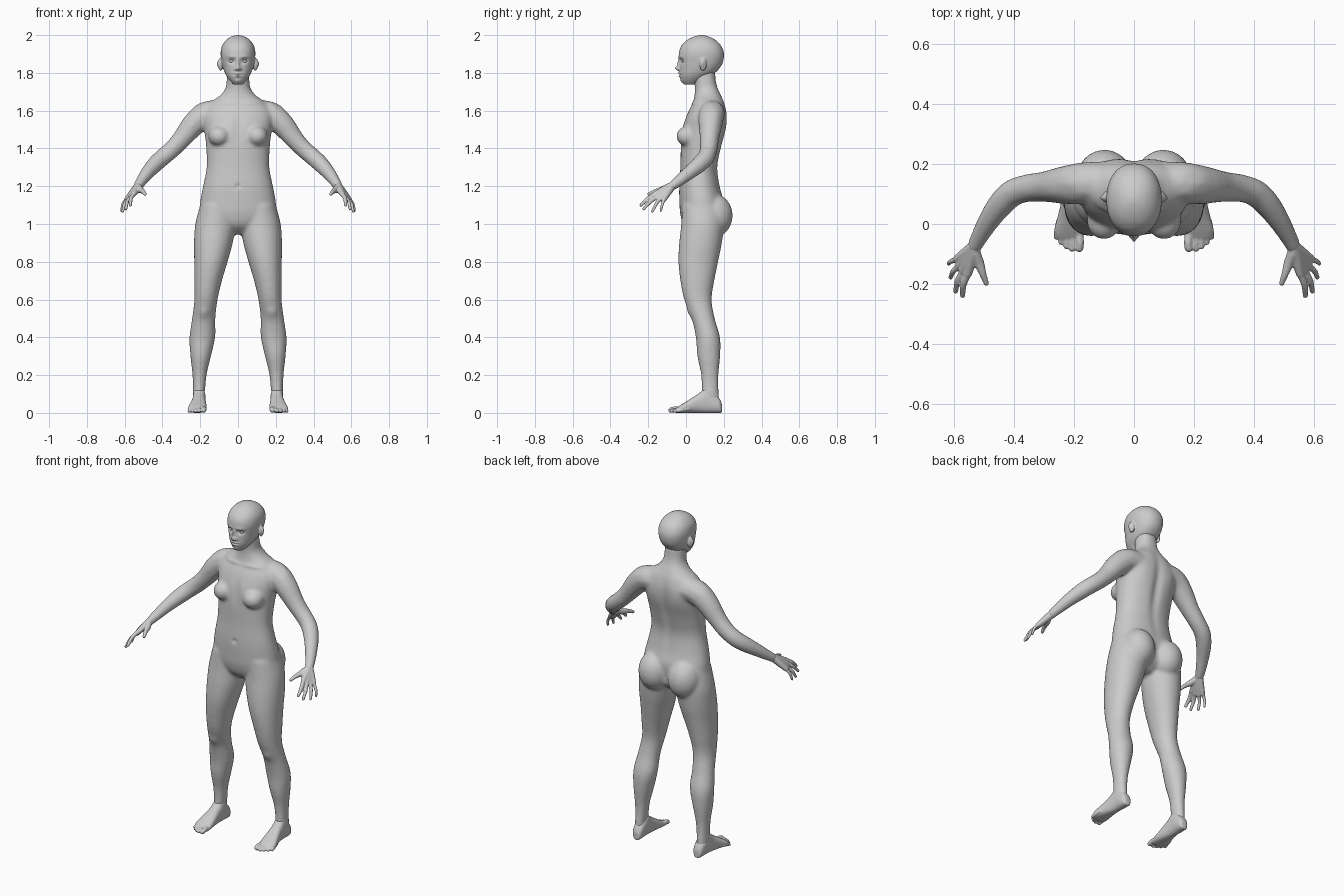
import bpy, bmesh, math
from mathutils import Vector, Matrix

skin = bpy.data.materials.new("plain grey")
skin.diffuse_color = (0.6, 0.6, 0.6, 1)


def smooth_path(stations, steps):
    """Catmull-Rom interpolation through tuples of any length."""
    out = []
    n = len(stations)
    for i in range(n - 1):
        p = [stations[max(0, min(n - 1, i + k))] for k in (-1, 0, 1, 2)]
        for s in range(steps):
            t = s / steps
            out.append(tuple(0.5 * (2 * b + (c - a) * t + (2 * a - 5 * b + 4 * c - d) * t * t
                                    + (3 * b - a - 3 * c + d) * t ** 3)
                             for a, b, c, d in zip(*p)))
    return out + [tuple(stations[-1])]


def loft(bm, stations, axis="z", power=2.2, sides=40):
    """Rounded cross-sections: (position, low1, high1, low2, high2)."""
    rings = []
    for t, a0, a1, b0, b1 in smooth_path(stations, 5):
        ring = []
        for k in range(sides):
            ang = 2 * math.pi * k / sides
            c, s = math.cos(ang), math.sin(ang)
            a = (a0 + a1) / 2 + (a1 - a0) / 2 * math.copysign(abs(c) ** (2 / power), c)
            b = (b0 + b1) / 2 + (b1 - b0) / 2 * math.copysign(abs(s) ** (2 / power), s)
            ring.append(bm.verts.new((a, b, t) if axis == "z" else (a, t, b)))
        rings.append(ring)
    for r0, r1 in zip(rings, rings[1:]):
        for k in range(sides):
            j = (k + 1) % sides
            bm.faces.new((r0[k], r0[j], r1[j], r1[k]))
    bm.faces.new(rings[0][::-1])
    bm.faces.new(rings[-1])


def ball(bm, centre, radii, detail=3):
    m = Matrix.Translation(centre) @ Matrix.Diagonal((*radii, 1))
    bmesh.ops.create_icosphere(bm, subdivisions=detail, radius=1, matrix=m)


def limb(bm, stations, steps=10):
    """Chain of overlapping balls (x, y, z, radius)."""
    for x, y, z, r in smooth_path(stations, steps):
        ball(bm, (x, y, z), (r, r, r), 2)


def finish(bm, name, voxel, rounds, dents=()):
    """Mirror, fuse, soften and sculpt one part."""
    geom = bmesh.ops.duplicate(bm, geom=bm.verts[:] + bm.edges[:] + bm.faces[:])["geom"]
    for v in geom:
        if isinstance(v, bmesh.types.BMVert):
            v.co.x *= -1
    bmesh.ops.reverse_faces(bm, faces=[f for f in geom if isinstance(f, bmesh.types.BMFace)])
    mesh = bpy.data.meshes.new(name)
    bm.to_mesh(mesh)
    bm.free()
    ob = bpy.data.objects.new(name, mesh)
    bpy.context.collection.objects.link(ob)
    bpy.ops.object.select_all(action="DESELECT")
    bpy.context.view_layer.objects.active = ob
    ob.select_set(True)
    if voxel:
        fuse = ob.modifiers.new("fuse", "REMESH")
        fuse.mode = "VOXEL"
        fuse.voxel_size = voxel
        soft = ob.modifiers.new("soften", "SMOOTH")
        soft.factor, soft.iterations = 0.5, rounds
        for m in ("fuse", "soften"):
            bpy.ops.object.modifier_apply(modifier=m)
    for v in ob.data.vertices:
        p = Vector((abs(v.co.x), v.co.y, v.co.z))
        move = Vector((0, 0, 0))
        for c, r, d in dents:
            q = sum(((p[i] - c[i]) / r[i]) ** 2 for i in range(3))
            if q < 9:
                move += Vector(d) * math.exp(-q)
        v.co += Vector((math.copysign(move.x, v.co.x), move.y, move.z))
    ob.data.materials.clear()
    ob.data.materials.append(skin)
    bpy.ops.object.shade_smooth()
    return ob


# Body: torso with neck, legs and arms
bm = bmesh.new()
torso = [(0.945, 0.06, 0.04, 0.13), (0.99, 0.15, -0.01, 0.185), (1.05, 0.2, -0.03, 0.195),
         (1.12, 0.2, -0.035, 0.2), (1.2, 0.185, -0.036, 0.18), (1.3, 0.166, -0.03, 0.168),
         (1.4, 0.168, -0.028, 0.187), (1.5, 0.178, -0.022, 0.212), (1.58, 0.185, 0.005, 0.217),
         (1.64, 0.15, 0.035, 0.205), (1.68, 0.095, 0.045, 0.188), (1.72, 0.066, 0.047, 0.168),
         (1.76, 0.06, 0.042, 0.158), (1.81, 0.058, 0.04, 0.155)]
loft(bm, [(z, -w, w, f, b) for z, w, f, b in torso])
loft(bm, [(1.1, 0.02, 0.2, -0.02, 0.19), (1.0, 0.014, 0.226, -0.025, 0.2),
          (0.9, 0.028, 0.233, -0.036, 0.19), (0.8, 0.055, 0.232, -0.04, 0.17),
          (0.7, 0.085, 0.232, -0.03, 0.15), (0.6, 0.108, 0.231, -0.01, 0.136),
          (0.5, 0.12, 0.243, 0.03, 0.152), (0.4, 0.121, 0.257, 0.052, 0.18),
          (0.3, 0.143, 0.252, 0.06, 0.181), (0.2, 0.166, 0.241, 0.08, 0.172),
          (0.1, 0.175, 0.237, 0.083, 0.174), (0.03, 0.174, 0.235, 0.08, 0.182)], power=2.05)
limb(bm, [(0.1, 0.14, 1.59, 0.066), (0.17, 0.136, 1.58, 0.07), (0.23, 0.13, 1.532, 0.065),
          (0.3, 0.124, 1.447, 0.052), (0.35, 0.12, 1.395, 0.048), (0.4, 0.105, 1.352, 0.047),
          (0.44, 0.07, 1.315, 0.045), (0.48, 0.015, 1.27, 0.038), (0.515, -0.045, 1.222, 0.03),
          (0.53, -0.075, 1.2, 0.026)])
ball(bm, (0.098, 0.148, 1.045), (0.095, 0.1, 0.115))
ball(bm, (0.1, 0.012, 1.465), (0.058, 0.064, 0.055))
finish(bm, "body", 0.0075, 16, [
    ((0, 0.21, 1.42), (0.028, 0.06, 0.2), (0, -0.014, 0)),       # spine groove
    ((0.1, 0.22, 1.53), (0.05, 0.06, 0.08), (0, 0.006, 0)),      # shoulder blade
    ((0, -0.035, 1.2), (0.012, 0.03, 0.012), (0, 0.008, 0)),     # navel
    ((0, -0.03, 1.5), (0.025, 0.05, 0.07), (0, 0.008, 0)),       # breastbone
    ((0.075, 0.03, 1.64), (0.06, 0.05, 0.01), (0, -0.006, 0)),   # collarbone
    ((0.18, 0.015, 0.53), (0.03, 0.04, 0.03), (0, -0.008, 0)),   # kneecap
    ((0.208, 0.125, 0.1), (0.06, 0.025, 0.022), (0.003, 0, 0)),  # ankle bone
])

# Head with ears, then shaped face
bm = bmesh.new()
head = [(1.738, 0.024, -0.008, 0.05), (1.76, 0.044, -0.024, 0.085), (1.785, 0.062, -0.033, 0.13),
        (1.81, 0.074, -0.034, 0.165), (1.85, 0.085, -0.035, 0.193), (1.9, 0.092, -0.038, 0.201),
        (1.94, 0.086, -0.027, 0.188), (1.97, 0.067, 0.0, 0.162), (1.99, 0.04, 0.036, 0.126),
        (2.0, 0.01, 0.07, 0.092)]
loft(bm, [(z, -w, w, f, b) for z, w, f, b in head])
ball(bm, (0.092, 0.09, 1.845), (0.013, 0.019, 0.035))
finish(bm, "head", 0.004, 6, [
    ((0, -0.036, 1.824), (0.012, 0.03, 0.013), (0, -0.022, 0)),      # nose tip
    ((0, -0.036, 1.85), (0.009, 0.03, 0.022), (0, -0.011, 0)),       # nose bridge
    ((0.014, -0.04, 1.82), (0.007, 0.025, 0.007), (0, -0.008, 0)),   # nostril
    ((0.034, -0.03, 1.863), (0.02, 0.03, 0.013), (0, 0.012, 0)),     # eye socket
    ((0.034, -0.035, 1.885), (0.024, 0.03, 0.008), (0, -0.004, 0)),  # brow
    ((0, -0.035, 1.797), (0.02, 0.03, 0.006), (0, -0.008, 0)),       # upper lip
    ((0, -0.035, 1.782), (0.018, 0.03, 0.006), (0, -0.007, 0)),      # lower lip
    ((0, -0.035, 1.79), (0.022, 0.03, 0.003), (0, 0.006, 0)),        # mouth line
    ((0, -0.02, 1.755), (0.02, 0.03, 0.014), (0, -0.006, 0)),        # chin
    ((0.106, 0.086, 1.85), (0.01, 0.009, 0.018), (-0.008, 0, 0)),    # ear hollow
])

# Eyes
bm = bmesh.new()
ball(bm, (0.034, -0.0105, 1.862), (0.014, 0.0125, 0.0095))
finish(bm, "eyes", 0, 0)

# Hands: palm bones, bent fingers and thumb
bm = bmesh.new()
wrist = Vector((0.53, -0.076, 1.2))
fingers = [((0.552, -0.165, 1.158), (0.57, -0.238, 1.1)), ((0.568, -0.155, 1.142), (0.593, -0.224, 1.08)),
           ((0.58, -0.138, 1.132), (0.61, -0.178, 1.067)), ((0.588, -0.116, 1.132), (0.617, -0.133, 1.07))]
for i, (knuckle, tip) in enumerate(fingers):
    k, t = Vector(knuckle), Vector(tip)
    mid = (k + t) / 2 + Vector((0.006, 0, 0.006))
    r = 0.0115 - 0.0008 * i
    limb(bm, [(*wrist, 0.023), (*(wrist.lerp(k, 0.55)), 0.019), (*k, 0.0145)], 8)
    limb(bm, [(*k, r + 0.001), (*mid, r), (*t, r - 0.002)], 10)
limb(bm, [(0.53, -0.095, 1.195, 0.02), (0.515, -0.13, 1.18, 0.0175),
          (0.503, -0.165, 1.172, 0.0125), (0.491, -0.197, 1.158, 0.0095)], 8)
finish(bm, "hands", 0.004, 5)

# Feet: sole-to-ankle body and five toes
bm = bmesh.new()
foot = [(0.19, 0.203, 0.016, 0.046), (0.178, 0.203, 0.028, 0.075), (0.15, 0.204, 0.033, 0.105),
        (0.11, 0.205, 0.034, 0.135), (0.07, 0.207, 0.036, 0.105), (0.02, 0.211, 0.044, 0.072),
        (-0.02, 0.215, 0.05, 0.047), (-0.045, 0.214, 0.046, 0.03), (-0.055, 0.212, 0.038, 0.022)]
loft(bm, [(y, x - w, x + w, 0.0, top) for y, x, w, top in foot], axis="y", power=2.4)
for x, tip, r in [(0.18, -0.08, 0.0145), (0.204, -0.083, 0.0105), (0.223, -0.075, 0.01),
                  (0.241, -0.061, 0.0095), (0.257, -0.044, 0.009)]:
    limb(bm, [(0.212 + (x - 0.212) * 0.85, tip + 0.055, 0.02, r),
              (x, tip + 0.022, r + 0.006, r), (x + 0.002, tip, r, r)], 8)
finish(bm, "feet", 0.004, 5)
